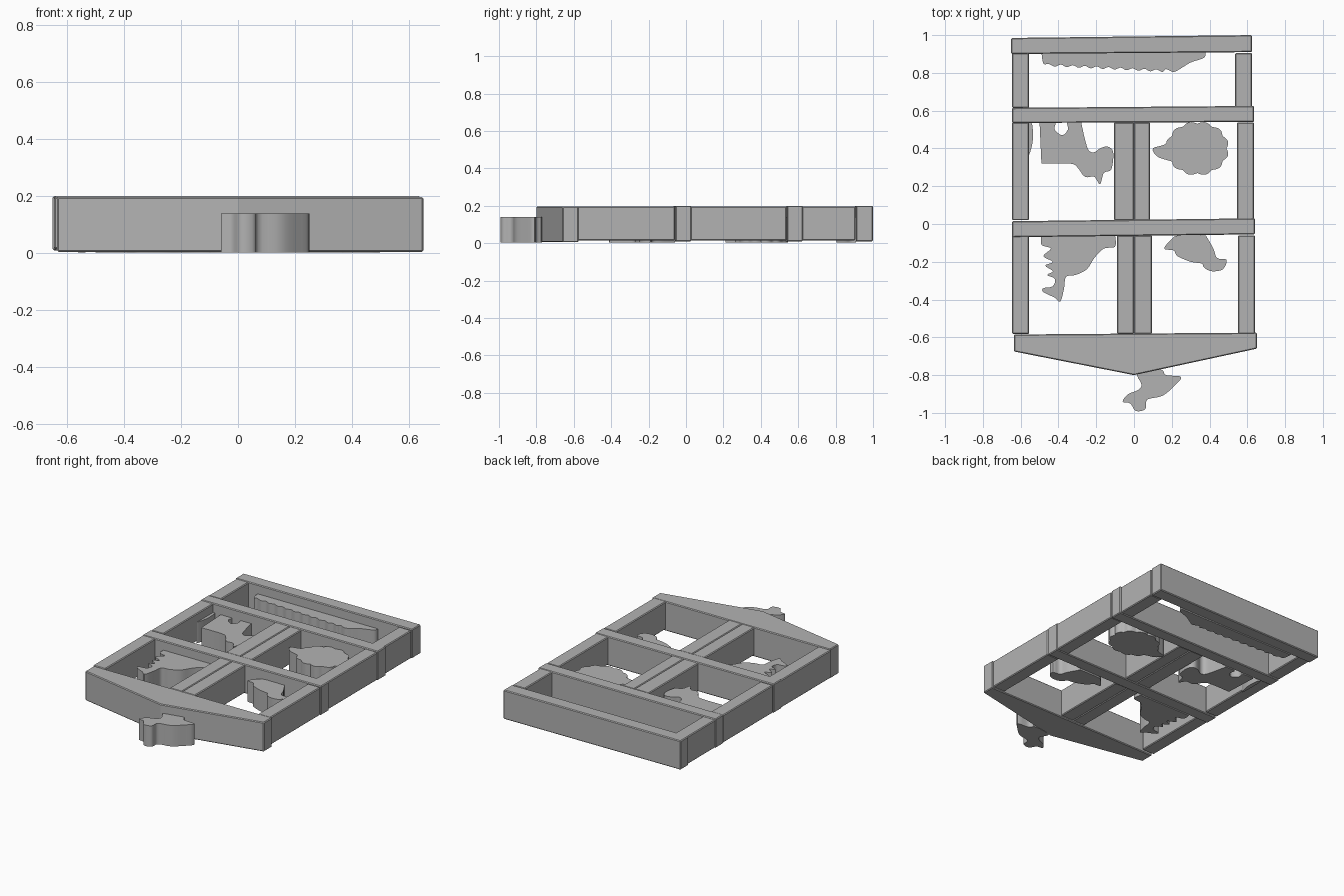
import bpy, bmesh, math
from mathutils import Vector

default_cube = bpy.data.objects.get("Cube")
if default_cube:
    bpy.data.objects.remove(default_cube, do_unlink=True)

# Single grey finish
grey = bpy.data.materials.new("plain_grey")
grey.use_nodes = True
colour = (0.45, 0.45, 0.45, 1)
grey.diffuse_color = colour
grey.node_tree.nodes["Principled BSDF"].inputs["Base Color"].default_value = colour


def extrude_outline(name, points, bottom, top):
    """Make a solid slab from a closed outline in plan."""
    bm = bmesh.new()
    lower = bm.faces.new([bm.verts.new((x, y, bottom)) for x, y in points])
    raised = bmesh.ops.extrude_face_region(bm, geom=[lower], use_keep_orig=True)
    verts = [g for g in raised["geom"] if isinstance(g, bmesh.types.BMVert)]
    bmesh.ops.translate(bm, verts=verts, vec=(0, 0, top - bottom))
    bmesh.ops.recalc_face_normals(bm, faces=bm.faces[:])
    mesh = bpy.data.meshes.new(name)
    bm.to_mesh(mesh)
    bm.free()
    mesh.materials.append(grey)
    obj = bpy.data.objects.new(name, mesh)
    bpy.context.collection.objects.link(obj)
    return obj


def frame_part(name, points, bottom=0.01, top=0.2):
    obj = extrude_outline(name, points, bottom, top)
    bevel = obj.modifiers.new("worn_edges", "BEVEL")
    bevel.width = 0.005
    bevel.segments = 1
    return obj


def post(name, left, right, front, back):
    frame_part(name, [(left, front), (right, front), (right, back), (left, back)],
               bottom=0.015, top=0.197)


def cross_bar(name, left, right, left_span, right_span):
    """Bar running across the frame, slightly skewed like the hand-made original stock."""
    frame_part(name, [(left, left_span[0]), (right, right_span[0]),
                      (right, right_span[1]), (left, left_span[1])])


def smooth_loop(points, steps=4):
    """Closed spline through the points; a repeated point gives a sharp corner."""
    pts = [Vector(p) for p in points]
    count = len(pts)
    result = []
    for i in range(count):
        a, b, c, d = (pts[(i + k) % count] for k in (-1, 0, 1, 2))
        if (c - b).length < 1e-5:
            continue
        for s in range(steps):
            t = s / steps
            p = b * 2 + (c - a) * t + (a * 2 - b * 5 + c * 4 - d) * t**2
            p += (b * 3 - a - c * 3 + d) * t**3
            result.append(p / 2)
    return result


def figure(name, points, rounded=True):
    outline = smooth_loop(points) if rounded else points
    obj = extrude_outline(name, outline, 0.003, 0.14)
    bpy.ops.object.select_all(action="DESELECT")
    obj.select_set(True)
    bpy.context.view_layer.objects.active = obj
    bpy.ops.object.shade_smooth_by_angle(angle=math.radians(40))
    return obj


# Cross bars of the frame
cross_bar("back_bar", -.65, .625, (.9, .985), (.91, 1))
cross_bar("upper_bar", -.645, .635, (.535, .615), (.54, .625))
cross_bar("middle_bar", -.645, .64, (-.07, .015), (-.055, .03))

# Pointed front bar
frame_part("front_bar", [(-.635, -.585), (-.635, -.675), (0, -.8), (.65, -.66), (.65, -.575)],
           bottom=0.005, top=0.197)

# Posts, listed as the section name with its front and back ends
for section, front, back, right_edge in (("back", .615, .905, .625),
                                         ("middle", .02, .538, .635),
                                         ("front", -.582, -.06, .64)):
    post(section + "_right_post", -.645, -.555, front, back)
    post(section + "_left_post", right_edge - .09, right_edge, front, back)

# Centre posts are made of paired battens
for section, left, right, front, back in (("middle", -.105, .085, .02, .538),
                                          ("front", -.09, .095, -.582, -.06)):
    post(section + "_centre_batten_right", left, 0, front, back)
    post(section + "_centre_batten_left", 0, right, front, back)

# Long crawling figure with a scalloped belly
belly = []
bumps = 10
for i in range(bumps * 2):
    t = i / (bumps * 2 - 1)
    dip = .012 if i % 2 else 0
    belly.append((.15 - .6 * t, .805 + .03 * t + dip))
figure("crawling_figure", [(-.49, .91), (-.49, .91), (.38, .91), (.38, .91), (.37, .88),
                           (.3, .855), (.25, .825), (.21, .805), (.17, .82)]
       + belly + [(-.48, .85)])

# Four-legged figure with a gap between the legs
figure("hoofed_figure", [
    (-.5, .54), (-.5, .54), (-.42, .54), (-.42, .5), (-.38, .47), (-.35, .5), (-.35, .54),
    (-.28, .54), (-.28, .54), (-.26, .45), (-.24, .39), (-.21, .38), (-.18, .4), (-.14, .41),
    (-.11, .38), (-.12, .29), (-.16, .27), (-.18, .21), (-.21, .25), (-.26, .25),
    (-.3, .3), (-.34, .32), (-.49, .32), (-.49, .32)])
figure("side_sliver", [(-.56, .53), (-.54, .53), (-.535, .45), (-.55, .38), (-.56, .38)])

# Woolly figure: scalloped oval body plus a small head
wool = []
samples = 88
for i in range(samples):
    angle = math.tau * i / samples
    puff = .93 + .09 * abs(math.sin(angle * 6))
    wool.append((.335 + .165 * puff * math.cos(angle), .4 + .14 * puff * math.sin(angle)))
figure("woolly_body", wool, rounded=False)
figure("woolly_head", [(.22, .46), (.16, .42), (.1, .4), (.12, .36), (.17, .34), (.22, .34)])

# Crested bird with jagged feathers
figure("crested_bird", [
    (-.49, -.06), (-.49, -.06), (-.1, -.06), (-.1, -.06), (-.1, -.12), (-.16, -.13),
    (-.21, -.18), (-.25, -.24), (-.31, -.27), (-.36, -.28), (-.37, -.34), (-.39, -.41),
    (-.42, -.39), (-.48, -.36), (-.48, -.34), (-.43, -.33), (-.42, -.29), (-.46, -.27),
    (-.43, -.25), (-.47, -.22), (-.43, -.2), (-.48, -.17), (-.44, -.13), (-.49, -.11)])

# Small perched bird
figure("perched_bird", [
    (.16, -.13), (.2, -.08), (.24, -.06), (.38, -.06), (.38, -.06), (.42, -.13), (.44, -.18),
    (.49, -.19), (.47, -.24), (.41, -.25), (.37, -.23), (.36, -.21), (.3, -.2),
    (.23, -.17), (.21, -.14)])

# Bird outside the frame, at the front
figure("outer_bird", [
    (.02, -.79), (.14, -.77), (.17, -.8), (.25, -.81), (.21, -.86), (.15, -.91), (.07, -.93),
    (.06, -.98), (.01, -.99), (-.02, -.95), (-.06, -.94), (-.03, -.9), (.02, -.88), (.04, -.85)])
